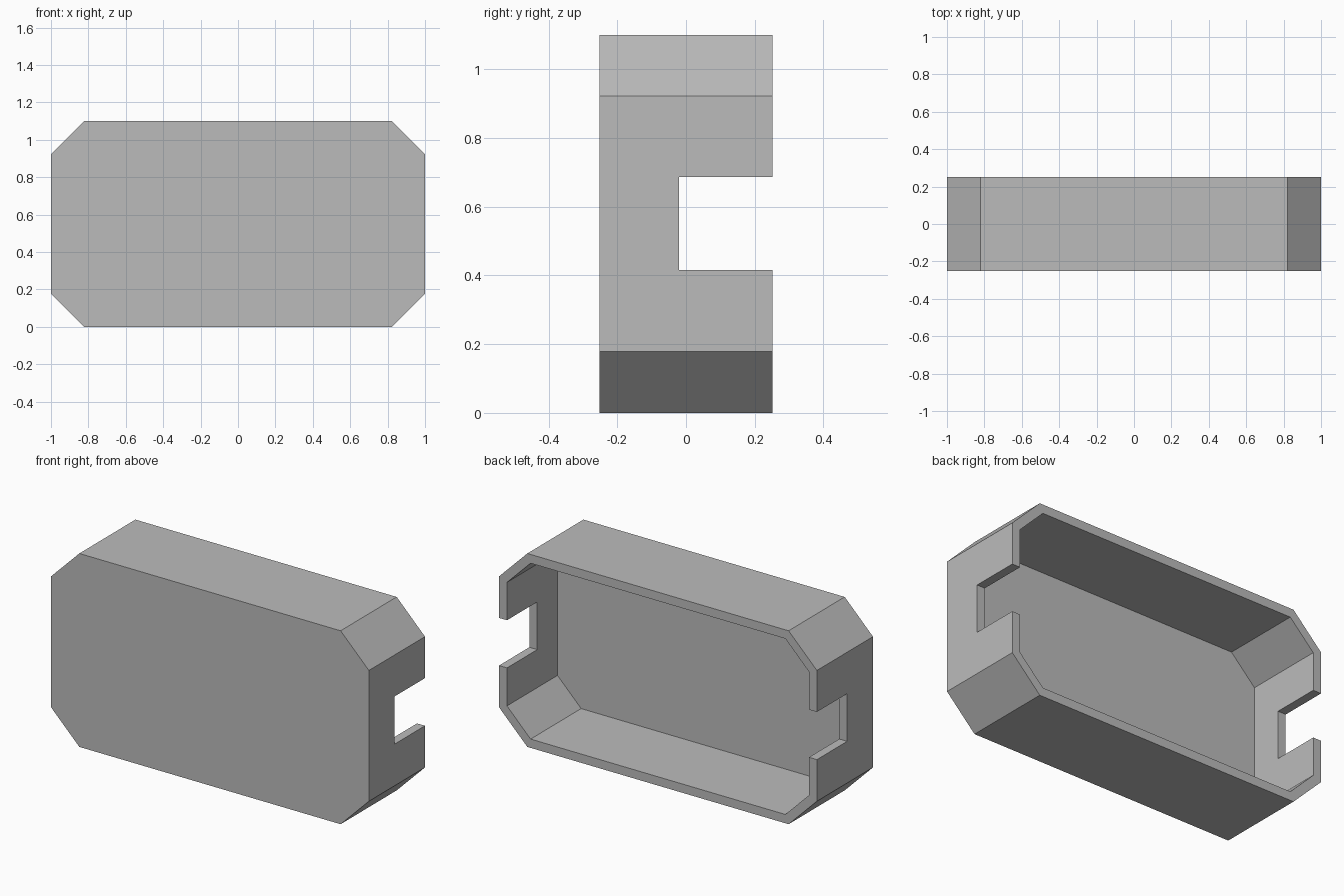
import bpy
import bmesh
from math import radians, tan

HALF_WIDTH, HALF_DEPTH, HEIGHT = 1.0, 0.252, 1.1
CHAMFER, WALL = 0.178, 0.05

old = bpy.data.objects.get("Cube")
if old:
    bpy.data.objects.remove(old)


def make_material(name, colour):
    mat = bpy.data.materials.new(name)
    mat.use_nodes = True
    mat.diffuse_color = colour
    mat.node_tree.nodes["Principled BSDF"].inputs["Base Color"].default_value = colour
    return mat


def octagon(inset):
    """Chamfered rectangle in x and z, inset evenly on every side."""
    w, h = HALF_WIDTH - inset, HEIGHT / 2 - inset
    c = CHAMFER - inset * (1 - tan(radians(22.5)))
    quarter = [(w, h - c), (w - c, h)]
    points = []
    for sx, sz in ((1, 1), (-1, 1), (-1, -1), (1, -1)):
        corner = [(sx * x, sz * z) for x, z in quarter]
        points += corner if sx * sz > 0 else corner[::-1]
    return [(x, z + HEIGHT / 2) for x, z in points]


def make_prism(name, outline, y_front, y_back):
    """Extrude an x-z outline along y."""
    bm = bmesh.new()
    face = bm.faces.new([bm.verts.new((x, y_front, z)) for x, z in outline])
    extruded = bmesh.ops.extrude_face_region(bm, geom=[face])["geom"]
    moved = [v for v in extruded if isinstance(v, bmesh.types.BMVert)]
    bmesh.ops.translate(bm, verts=moved, vec=(0, y_back - y_front, 0))
    bmesh.ops.recalc_face_normals(bm, faces=bm.faces)
    mesh = bpy.data.meshes.new(name)
    bm.to_mesh(mesh)
    bm.free()
    obj = bpy.data.objects.new(name, mesh)
    bpy.context.collection.objects.link(obj)
    return obj


def cut(target, cutter):
    mod = target.modifiers.new(cutter.name, "BOOLEAN")
    mod.operation = "DIFFERENCE"
    mod.solver = "EXACT"
    mod.object = cutter
    bpy.context.view_layer.objects.active = target
    bpy.ops.object.modifier_apply(modifier=mod.name)
    bpy.data.objects.remove(cutter)


# Chamfered shell with a closed front
shell = make_prism("enclosure_shell", octagon(0), -HALF_DEPTH, HALF_DEPTH)
shell.data.materials.append(make_material("light grey", (0.5, 0.5, 0.5, 1)))

# Hollow interior, open at the back
cut(shell, make_prism("cavity_cutter", octagon(WALL), -HALF_DEPTH + WALL, HALF_DEPTH + 0.1))

# Square notch through both side walls
notch = [(-1.2, 0.415), (1.2, 0.415), (1.2, 0.686), (-1.2, 0.686)]
cut(shell, make_prism("notch_cutter", notch, -0.02, HALF_DEPTH + 0.1))
